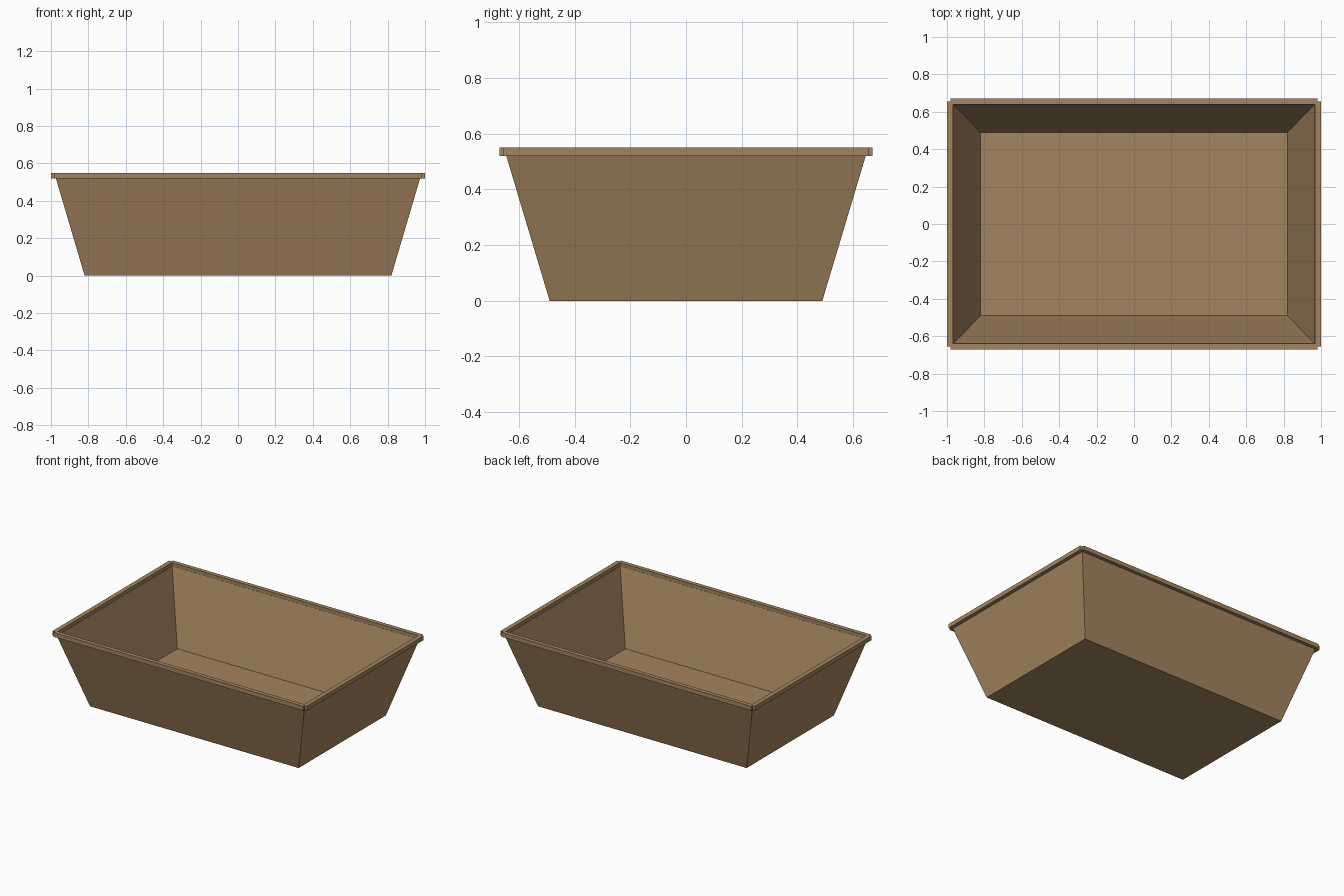
import bpy, bmesh

if "Cube" in bpy.data.objects:
    bpy.data.objects.remove(bpy.data.objects["Cube"])

wood = bpy.data.materials.new("tan_wood")
wood.diffuse_color = (0.376, 0.235, 0.115, 1.0)
wood.use_nodes = True
wood.node_tree.nodes["Principled BSDF"].inputs["Base Color"].default_value = wood.diffuse_color


def add_object(name, bm):
    bmesh.ops.recalc_face_normals(bm, faces=bm.faces[:])
    mesh = bpy.data.meshes.new(name)
    bm.to_mesh(mesh)
    bm.free()
    mesh.materials.append(wood)
    obj = bpy.data.objects.new(name, mesh)
    bpy.context.collection.objects.link(obj)
    return obj


def add_box(name, x0, x1, y0, y1, z0, z1):
    bm = bmesh.new()
    bmesh.ops.create_cube(bm, size=1)
    for v in bm.verts:
        v.co.x = x1 if v.co.x > 0 else x0
        v.co.y = y1 if v.co.y > 0 else y0
        v.co.z = z1 if v.co.z > 0 else z0
    return add_object(name, bm)


# Tapered tray: rectangular loops from outer base, up over the edge, down to the floor
loops = [(0.82, 0.49, 0.0), (0.975, 0.647, 0.525),
         (0.966, 0.639, 0.525), (0.82, 0.49, 0.035)]
bm = bmesh.new()
rings = [[bm.verts.new((sx * x, sy * y, z))
          for sx, sy in ((-1, -1), (1, -1), (1, 1), (-1, 1))]
         for x, y, z in loops]
for a, b in zip(rings, rings[1:]):
    for i in range(4):
        j = (i + 1) % 4
        bm.faces.new((a[i], a[j], b[j], b[i]))
bm.faces.new(rings[0])
bm.faces.new(rings[-1])
add_object("tray_body", bm)

# Rim rails, leaving a small notch at each corner
Z0, Z1 = 0.52, 0.55
for name, s in (("front", -1), ("back", 1)):
    y0, y1 = sorted((s * 0.64, s * 0.67))
    add_box(name + "_rim_rail", -0.98, 0.98, y0, y1, Z0, Z1)
for name, s in (("left", -1), ("right", 1)):
    x0, x1 = sorted((s * 0.968, s * 1.0))
    add_box(name + "_rim_rail", x0, x1, -0.655, 0.655, Z0, Z1)
